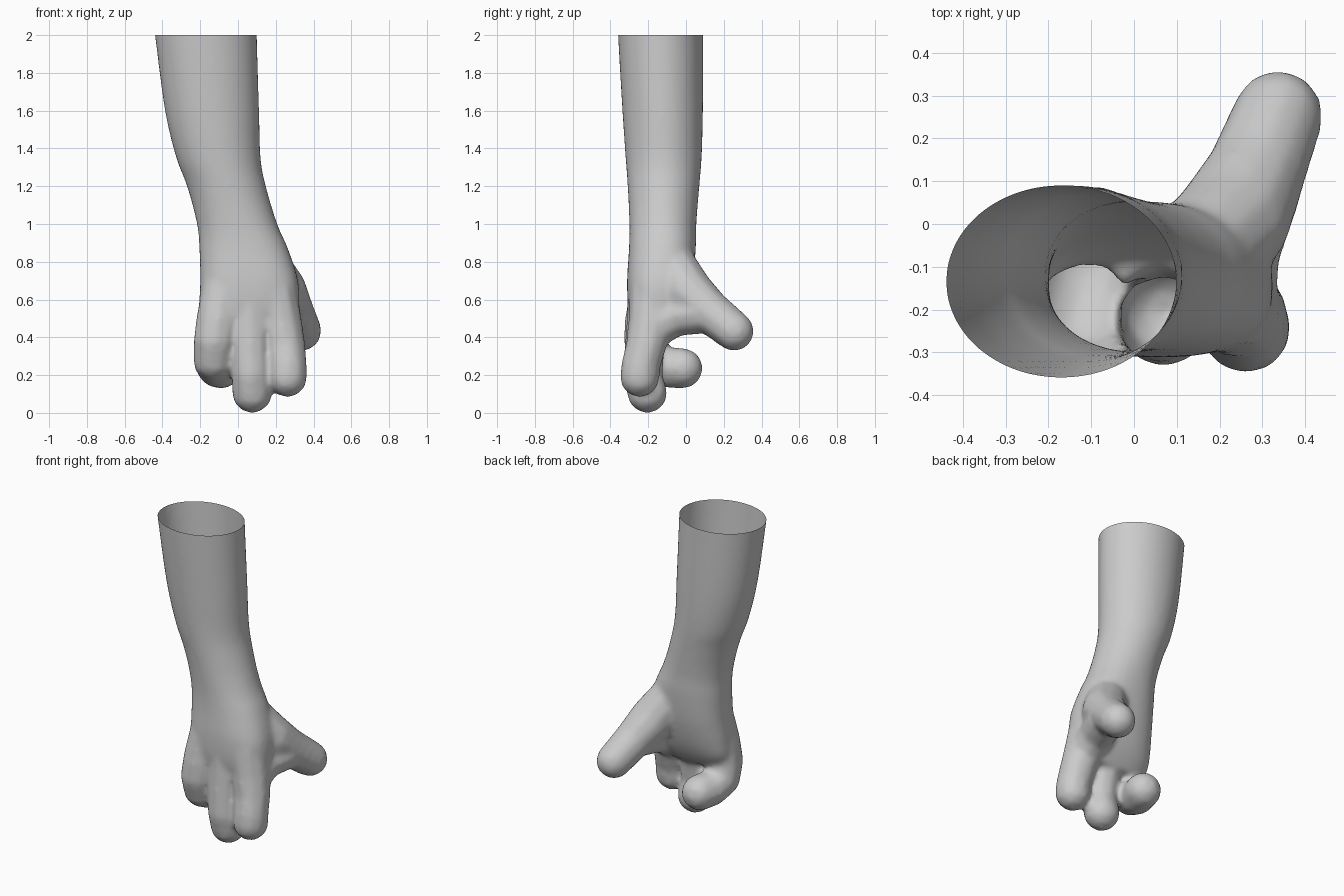
import bpy, bmesh, math
from mathutils import Vector

if "Cube" in bpy.data.objects:
    bpy.data.objects.remove(bpy.data.objects["Cube"])

bm = bmesh.new()

# Forearm and palm: stacked ovals (z, x min, x max, y min, y max)
sections = [
    (2.12, -0.455, 0.098, -0.362, 0.091), (2.00, -0.44, 0.10, -0.36, 0.091),
    (1.60, -0.387, 0.112, -0.337, 0.09), (1.35, -0.327, 0.12, -0.32, 0.083),
    (1.20, -0.27, 0.148, -0.309, 0.071), (1.00, -0.217, 0.208, -0.30, 0.055),
    (0.87, -0.205, 0.265, -0.302, 0.052), (0.70, -0.20, 0.318, -0.312, 0.035),
    (0.55, -0.208, 0.325, -0.305, 0.0), (0.45, -0.205, 0.32, -0.275, -0.04),
    (0.37, -0.16, 0.28, -0.25, -0.09),
]
SIDES = 40


def smooth_steps(rows, steps=4):
    """Curve through the section values (Catmull-Rom)."""
    out = []
    for k in range(len(rows) - 1):
        quad = [rows[min(max(k + d, 0), len(rows) - 1)] for d in (-1, 0, 1, 2)]
        for n in range(steps):
            t = n / steps
            out.append([0.5 * (2 * b + (c - a) * t + (2 * a - 5 * b + 4 * c - d) * t * t
                               + (3 * b - a - 3 * c + d) * t ** 3)
                        for a, b, c, d in zip(*quad)])
    return out + [rows[-1]]


rings = []
for z, x0, x1, y0, y1 in smooth_steps(sections):
    p = 1.0 - 0.2 * min(max((1.1 - z) / 0.4, 0), 1)   # palm is a little boxier
    ring = []
    for i in range(SIDES):
        a = math.tau * i / SIDES
        c, s = math.cos(a), math.sin(a)
        ring.append(bm.verts.new((
            (x0 + x1) / 2 + (x1 - x0) / 2 * math.copysign(abs(c) ** p, c),
            (y0 + y1) / 2 + (y1 - y0) / 2 * math.copysign(abs(s) ** p, s), z)))
    rings.append(ring)
for upper, lower in zip(rings, rings[1:]):
    for i in range(SIDES):
        j = (i + 1) % SIDES
        bm.faces.new((upper[i], lower[i], lower[j], upper[j]))
bm.faces.new(rings[0])
bm.faces.new(rings[-1][::-1])


def digit(points):
    """Rounded digit: hulls between consecutive balls (x, y, z, radius)."""
    for pair in zip(points, points[1:]):
        part = bmesh.new()
        for x, y, z, r in pair:
            ball = bmesh.ops.create_icosphere(part, subdivisions=2, radius=r)
            bmesh.ops.translate(part, verts=ball["verts"], vec=Vector((x, y, z)))
        hull = bmesh.ops.convex_hull(part, input=part.verts[:])
        loose = {g for g in hull["geom_interior"] + hull["geom_unused"]
                 if isinstance(g, bmesh.types.BMVert)}
        bmesh.ops.delete(part, geom=list(loose), context="VERTS")
        bmesh.ops.recalc_face_normals(part, faces=part.faces[:])
        mesh = bpy.data.meshes.new("digit")
        part.to_mesh(mesh)
        part.free()
        bm.from_mesh(mesh)
        bpy.data.meshes.remove(mesh)


# Curled outer finger
digit([(-0.08, -0.185, 0.66, 0.115), (-0.105, -0.205, 0.50, 0.12),
       (-0.122, -0.215, 0.38, 0.117), (-0.128, -0.185, 0.28, 0.112),
       (-0.11, -0.10, 0.24, 0.109), (-0.085, -0.018, 0.236, 0.11)])
# Middle finger
digit([(0.06, -0.185, 0.66, 0.12), (0.062, -0.20, 0.48, 0.118),
       (0.065, -0.22, 0.32, 0.108), (0.07, -0.23, 0.20, 0.106),
       (0.075, -0.205, 0.105, 0.109)])
# Inner finger
digit([(0.19, -0.18, 0.66, 0.12), (0.225, -0.19, 0.48, 0.118),
       (0.25, -0.21, 0.36, 0.110), (0.262, -0.24, 0.25, 0.106),
       (0.262, -0.245, 0.187, 0.107)])
# Thumb
digit([(0.14, -0.08, 0.80, 0.125), (0.225, 0.0, 0.65, 0.14),
       (0.285, 0.12, 0.54, 0.118), (0.337, 0.255, 0.432, 0.108)])
# Web between thumb and inner finger
digit([(0.225, -0.17, 0.45, 0.112), (0.237, -0.06, 0.51, 0.108),
       (0.275, 0.07, 0.53, 0.115)])

bmesh.ops.recalc_face_normals(bm, faces=bm.faces[:])
base = bpy.data.meshes.new("hand_base")
bm.to_mesh(base)
bm.free()
hand = bpy.data.objects.new("hand_and_forearm", base)
bpy.context.collection.objects.link(hand)

# Fuse into one skin and soften the webs
remesh = hand.modifiers.new("fuse", "REMESH")
remesh.mode = "VOXEL"
remesh.voxel_size = 0.014
smooth = hand.modifiers.new("soften", "SMOOTH")
smooth.factor = 0.5
smooth.iterations = 14
graph = bpy.context.evaluated_depsgraph_get()
skin = bpy.data.meshes.new_from_object(hand.evaluated_get(graph))
hand.modifiers.clear()
hand.data = skin

# Cut the forearm open at the top
bm = bmesh.new()
bm.from_mesh(skin)
bmesh.ops.bisect_plane(bm, geom=bm.verts[:] + bm.edges[:] + bm.faces[:],
                       plane_co=(0, 0, 2), plane_no=(0, 0, 1), clear_outer=True)
for f in bm.faces:
    f.smooth = True
bm.to_mesh(skin)
bm.free()
